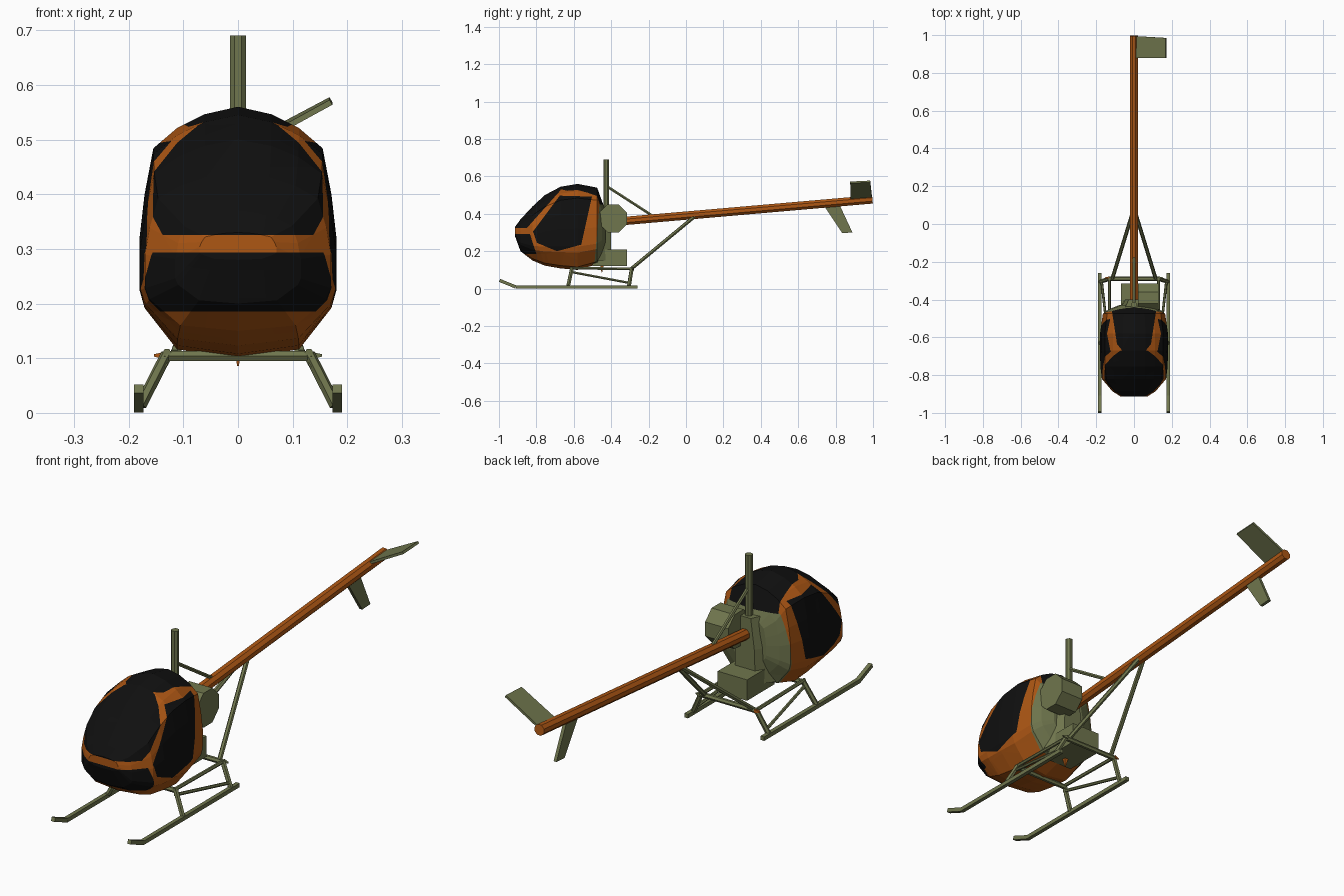
import bpy, bmesh, math
from mathutils import Vector

if "Cube" in bpy.data.objects:
    bpy.data.objects.remove(bpy.data.objects["Cube"])


def material(name, rgb):
    m = bpy.data.materials.new(name)
    m.diffuse_color = (*rgb, 1)
    m.use_nodes = True
    m.node_tree.nodes["Principled BSDF"].inputs["Base Color"].default_value = m.diffuse_color
    return m


ORANGE = material("orange paint", (0.42, 0.095, 0.007))
BLACK = material("black glass", (0.005, 0.005, 0.005))
OLIVE = material("olive metal", (0.16, 0.18, 0.075))


def finish(name, bm, *mats):
    bmesh.ops.recalc_face_normals(bm, faces=bm.faces)
    me = bpy.data.meshes.new(name)
    bm.to_mesh(me)
    bm.free()
    for m in mats:
        me.materials.append(m)
    ob = bpy.data.objects.new(name, me)
    bpy.context.collection.objects.link(ob)
    return ob


def bar(name, pts, r, sides=6, mat=OLIVE, r_end=None):
    """Straight tubes through a list of points."""
    bm = bmesh.new()
    for a, b in zip(pts, pts[1:]):
        a, b = Vector(a), Vector(b)
        d = b - a
        new = bmesh.ops.create_cone(bm, cap_ends=True, segments=sides, radius1=r,
                                    radius2=r_end or r, depth=d.length)["verts"]
        turn = d.to_track_quat('Z', 'Y').to_matrix()
        c, s = math.cos(math.pi / sides), math.sin(math.pi / sides)
        for v in new:
            x, y, z = v.co
            v.co = (a + b) / 2 + turn @ Vector((x * c - y * s, x * s + y * c, z))
    return finish(name, bm, mat)


def loft(name, rings, *mats):
    """Skin closed rings of equal length, capped at both ends."""
    bm = bmesh.new()
    vs = [[bm.verts.new(p) for p in ring] for ring in rings]
    n = len(vs[0])
    for a, b in zip(vs, vs[1:]):
        for i in range(n):
            j = (i + 1) % n
            bm.faces.new((a[i], a[j], b[j], b[i]))
    bm.faces.new(vs[0])
    bm.faces.new(vs[-1])
    return finish(name, bm, *mats)


# cabin shell: one half section (width, height) scaled at stations (y, bottom, top, half width)
half = [(0, 0), (.62, .035), (.95, .2), (1, .27), (1, .48),
        (.95, .65), (.86, .835), (.62, .915), (.34, .97), (0, 1)]
section = half + [(-x, t) for x, t in half[-2:0:-1]]
stations = [(-.914, .28, .33, .07), (-.885, .2, .37, .115), (-.82, .15, .44, .17),
            (-.755, .123, .5, .178), (-.67, .108, .545, .18), (-.58, .1, .56, .18),
            (-.475, .13, .54, .165), (-.45, .18, .47, .13), (-.43, .22, .42, .08)]
cabin = loft("cabin", [[(x * w, y, lo + t * (hi - lo)) for x, t in section]
                       for y, lo, hi, w in stations], ORANGE, BLACK, OLIVE)

# cabin panels: each is bounded by edges drawn in a plane, its inside lying left of each edge
AXES = {"side": (1, 2), "front": (0, 2), "top": (0, 1)}


def edges(view, *pts):
    out = []
    for p, q in zip(pts, pts[1:]):
        u, v = AXES[view]
        co, no = Vector(), Vector()
        co[u], co[v] = p
        no[u], no[v] = q[1] - p[1], p[0] - q[0]
        out.append((co, no.normalized()))
    return out


windshield = (edges("side", (-1, .325), (-.85, .325), (-.685, .51))
              + edges("front", (.11, .505), (.06, .533), (0, .533)))
chin_window = (edges("side", (-1, .185), (-.8, .185), (-.835, .293), (-1, .293)))
roof_window = (edges("top", (0, -.7), (.05, -.685), (.09, -.635), (.12, -.44))
               + edges("side", (-1, .45), (0, .45)))
door_window = edges("side", (-.818, .305), (-.797, .245), (-.69, .2), (-.56, .235),
                    (-.503, .492), (-.675, .497), (-.818, .305))
rear_wall = edges("side", (-.46, .48), (-.49, .13))
panels = [(windshield, 1), (chin_window, 1), (roof_window, 1), (door_window, 1), (rear_wall, 2)]

bm = bmesh.new()
bm.from_mesh(cabin.data)
for planes, _ in panels:
    for co, no in planes:
        for s in ((1, -1) if abs(no.x) > 1e-6 else (1,)):
            flip = Vector((s, 1, 1))
            bmesh.ops.bisect_plane(bm, geom=bm.verts[:] + bm.edges[:] + bm.faces[:],
                                   dist=1e-5, plane_co=co * flip, plane_no=no * flip)
for f in bm.faces:
    c = f.calc_center_median()
    c.x = abs(c.x)
    for planes, index in panels:
        if all((c - co).dot(no) < 0 for co, no in planes):
            f.material_index = index
            break
bm.to_mesh(cabin.data)
bm.free()


def rect(z, front_w, rear_w, y0, y1):
    return [(-front_w, y0, z), (front_w, y0, z), (rear_w, y1, z), (-rear_w, y1, z)]


# engine bay behind the cabin
loft("mast_housing", [rect(.15, .11, .05, -.49, -.4), rect(.3, .1, .045, -.49, -.4),
                      rect(.43, .06, .028, -.47, -.4)], OLIVE)
loft("engine_box", [rect(.12, .07, .07, -.5, -.315), rect(.21, .07, .07, -.5, -.315)], OLIVE)
bar("cooling_fan", [(.02, -.39, .375), (.11, -.39, .375), (.13, -.39, .375)], .08, 8)
bar("rotor_mast", [(0, -.427, .25), (0, -.427, .69)], .016, 8)
bar("mast_brace", [(0, -.42, .545), (0, -.18, .39)], .008)
bar("drain_plug", [(0, -.45, .12), (0, -.45, .086)], .012, 4, ORANGE, .002)

# tail boom and fins
bar("tail_boom", [(0, -.43, .353), (0, .997, .477)], .024, 8, ORANGE)


def fin(name, outline, thickness):
    t = Vector(thickness) / 2
    loft(name, [[Vector(p) - t for p in outline], [Vector(p) + t for p in outline]], OLIVE)


fin("tail_plane", [(0, .88, .475), (0, .995, .483), (.17, .985, .573), (.17, .878, .568)],
    (-.005, 0, .009))
fin("lower_fin", [(0, .74, .44), (0, .82, .45), (0, .89, .3), (0, .835, .297)], (.014, 0, 0))

# landing gear
for y_top, y_foot, part in ((-.61, -.63, "front"), (-.29, -.305, "rear")):
    bar(part + "_cross_tube", [(-.135, y_top, .104), (.135, y_top, .104)], .011)
for s, side in ((-1, "left"), (1, "right")):
    x = s * .1815
    bar(side + "_skid", [(x, -.26, .009), (x, -.91, .009), (x, -.997, .044)], .0122, 4)
    for y_top, y_foot, part in ((-.61, -.63, "front"), (-.29, -.305, "rear")):
        bar(f"{side}_{part}_leg", [(s * .13, y_top, .108), (s * .178, y_foot, .014)], .011)
    bar(side + "_side_rail", [(s * .13, -.62, .11), (s * .13, -.285, .105)], .008)
    bar(side + "_side_diagonal", [(s * .135, -.62, .09), (s * .172, -.3, .03)], .007)
    bar(side + "_boom_strut", [(s * .115, -.29, .108), (s * .012, .045, .385)], .01)
    bar(side + "_strut_joint", [(s * .13, -.285, .105), (s * .154, -.285, .105)], .011, 4,
        ORANGE if s < 0 else OLIVE, .003)
